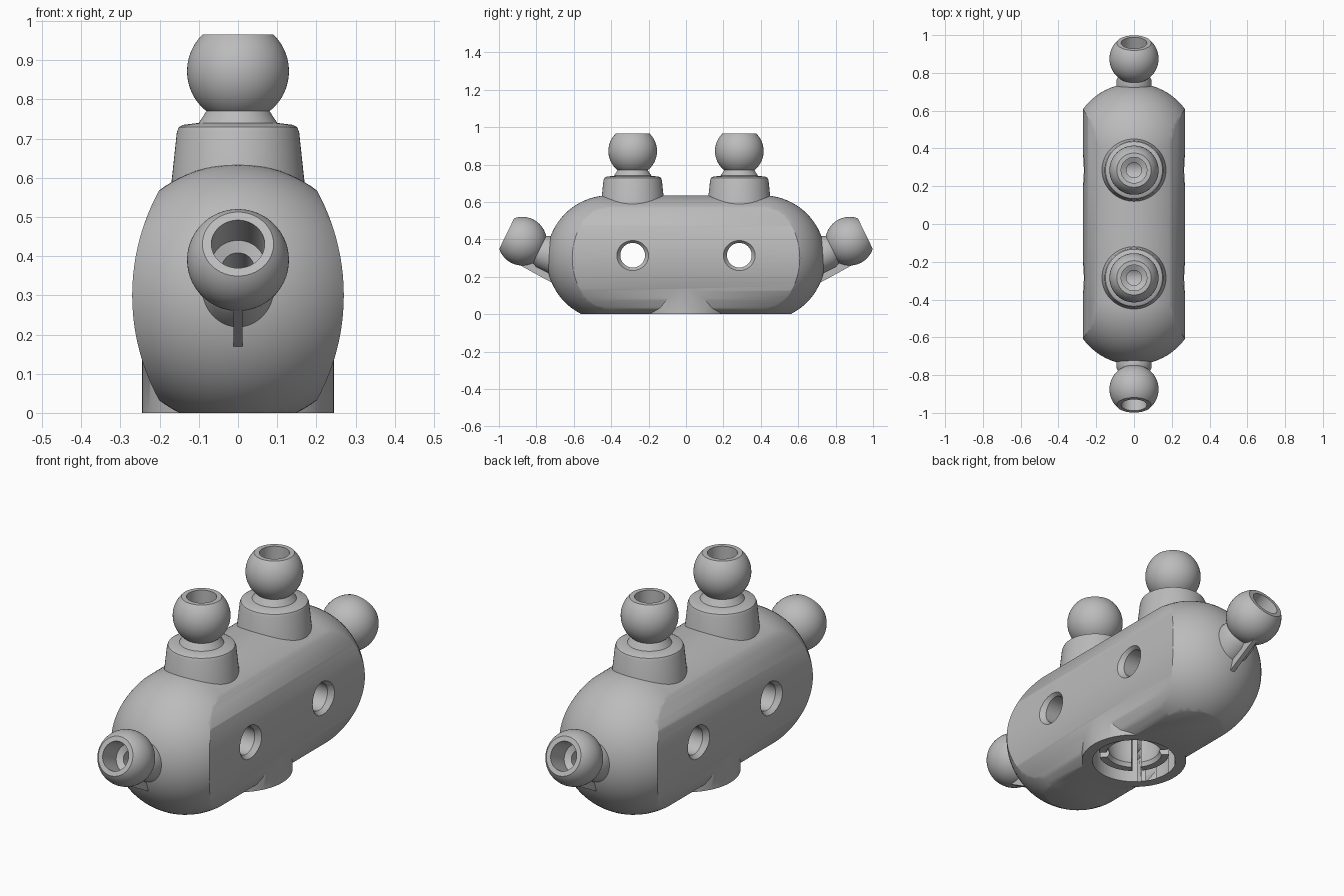
import bpy, bmesh
from math import pi, sin, cos, sqrt, asin, radians
from mathutils import Matrix, Vector

if "Cube" in bpy.data.objects:
    bpy.data.objects.remove(bpy.data.objects["Cube"])

grey = bpy.data.materials.new("plain_grey")
grey.use_nodes = True
grey.diffuse_color = (0.5, 0.5, 0.5, 1)
grey.node_tree.nodes["Principled BSDF"].inputs["Base Color"].default_value = (0.5, 0.5, 0.5, 1)


def make(name, bm, matrix):
    bmesh.ops.transform(bm, matrix=matrix, verts=bm.verts)
    bmesh.ops.recalc_face_normals(bm, faces=bm.faces)
    mesh = bpy.data.meshes.new(name)
    bm.to_mesh(mesh)
    bm.free()
    mesh.materials.append(grey)
    obj = bpy.data.objects.new(name, mesh)
    bpy.context.collection.objects.link(obj)
    return obj


def lathe(name, profile, matrix=Matrix(), closed=False, steps=64):
    """Revolve (radius, height) points about z."""
    bm = bmesh.new()
    vs = [bm.verts.new((r, 0, z)) for r, z in profile]
    es = [bm.edges.new(p) for p in zip(vs, vs[1:])]
    if closed:
        es.append(bm.edges.new((vs[-1], vs[0])))
    bmesh.ops.spin(bm, geom=vs + es, cent=(0, 0, 0), axis=(0, 0, 1),
                   angle=2 * pi, steps=steps)
    bmesh.ops.remove_doubles(bm, verts=bm.verts, dist=1e-5)
    return make(name, bm, matrix)


def rod(name, r, z0, z1, matrix=Matrix()):
    return lathe(name, [(0, z0), (r, z0), (r, z1), (0, z1)], matrix)


def prism(name, points, half, matrix=Matrix()):
    """Extrude an outline in the xz plane both ways along y."""
    bm = bmesh.new()
    face = bm.faces.new([bm.verts.new((a, -half, b)) for a, b in points])
    new = bmesh.ops.extrude_face_region(bm, geom=[face])["geom"]
    moved = [v for v in new if isinstance(v, bmesh.types.BMVert)]
    bmesh.ops.translate(bm, verts=moved, vec=(0, 2 * half, 0))
    return make(name, bm, matrix)


def boolean(obj, other, mode="DIFFERENCE"):
    other.hide_render = True
    mod = obj.modifiers.new("cut", "BOOLEAN")
    mod.object, mod.operation, mod.solver = other, mode, "EXACT"
    bpy.context.view_layer.objects.active = obj
    bpy.ops.object.modifier_apply(modifier=mod.name)
    bpy.data.objects.remove(other)


R, MID, HALF = 0.335, 0.3, 0.41           # capsule radius, axis height, half length
POST_Y, TILT = 0.285, radians(64)
BALL, FLAT, BORE, CHANNEL = 0.13, 0.093, 0.068, 0.04

# Body: capsule trimmed to bulging sides and a flat underside
N = 20
cap = [(R * cos(i * pi / 2 / N), HALF + R * sin(i * pi / 2 / N)) for i in range(N)] + [(0, HALF + R)]
capsule = [(r, -z) for r, z in reversed(cap)] + cap
body = lathe("body", capsule, Matrix.Translation((0, 0, MID)) @ Matrix.Rotation(pi / 2, 4, "X"), steps=96)
BULGE = 0.556
heights = [0.7 * i / 28 for i in range(29)]
side = [(0.27 - BULGE + sqrt(BULGE ** 2 - (z - MID) ** 2), z) for z in heights]
boolean(body, prism("side_trim", side + [(-x, z) for x, z in reversed(side)], 1), "INTERSECT")

# Round foot with the open socket
boolean(body, rod("foot", 0.245, 0, 0.2), "UNION")
boolean(body, lathe("socket_space", [(0, -0.1), (0.195, -0.1), (0.195, 0.24), (0.17, 0.265), (0, 0.265)]))

# Cross holes with countersunk rims
for y in (-POST_Y, POST_Y):
    place = Matrix.Translation((0, y, 0.315)) @ Matrix.Rotation(pi / 2, 4, "Y")
    rim = [(0, -0.3), (0.1, -0.3), (0.085, -0.27), (0.066, -0.245),
           (0.066, 0.245), (0.085, 0.27), (0.1, 0.3), (0, 0.3)]
    boolean(body, lathe("cross_hole", rim, place))

# Ball stud section: flat-topped ball, stepped bore and neck
a0, a1 = -asin(0.102 / BALL), asin(FLAT / BALL)
ball = [(BALL * cos(a), BALL * sin(a)) for a in [a1 + (a0 - a1) * i / 28 for i in range(29)]]
bore = [(CHANNEL, -0.04), (BORE, -0.025), (BORE, FLAT)]
collar = [(0.1, -0.132), (0.14, -0.137), (0.151, -0.143), (0.156, -0.155), (0.179, -0.37)]


def stud(name, matrix, base, depth):
    profile = bore + ball + base + [(CHANNEL, base[-1][1])]
    lathe(name, profile, matrix, closed=True)
    boolean(body, rod("channel", CHANNEL, -depth, 0, matrix))


for label, s in (("front", -1), ("back", 1)):
    # Upright stud on its tapered collar
    stud(label + "_top_ball", Matrix.Translation((0, s * POST_Y, 0.872)), collar, 0.56)
    # Tilted end stud
    tilt = Matrix.Translation((0, s * 0.875, 0.39)) @ Matrix.Rotation(-s * TILT, 4, "X")
    stud(label + "_end_ball", tilt, [(0.092, -0.128), (0.092, -0.21)], 0.33)
    # Thin gusset under the end stud
    prism(label + "_gusset", [(0.70, 0.16), (0.745, 0.183), (0.93, 0.285), (0.88, 0.31), (0.79, 0.33), (0.70, 0.28)],
          0.012, Matrix.Rotation(s * pi / 2, 4, "Z"))

# Spring fingers inside the socket
fingers = lathe("socket_fingers", [(0.165, 0.04), (0.165, 0.28), (0.1, 0.28), (0.118, 0.22),
                                   (0.132, 0.15), (0.13, 0.1), (0.12, 0.06), (0.13, 0.04)], closed=True)
slot = [(-0.3, 0), (0.3, 0), (0.3, 0.23), (-0.3, 0.23)]
for turn in (pi / 4, -pi / 4):
    boolean(fingers, prism("slot", slot, 0.022, Matrix.Rotation(turn, 4, "Z")))

# Smooth shading with crisp edges
bpy.ops.object.select_all(action="DESELECT")
for obj in bpy.context.collection.objects:
    if obj.type == "MESH":
        obj.select_set(True)
        bpy.context.view_layer.objects.active = obj
bpy.ops.object.shade_smooth_by_angle(angle=radians(30))
